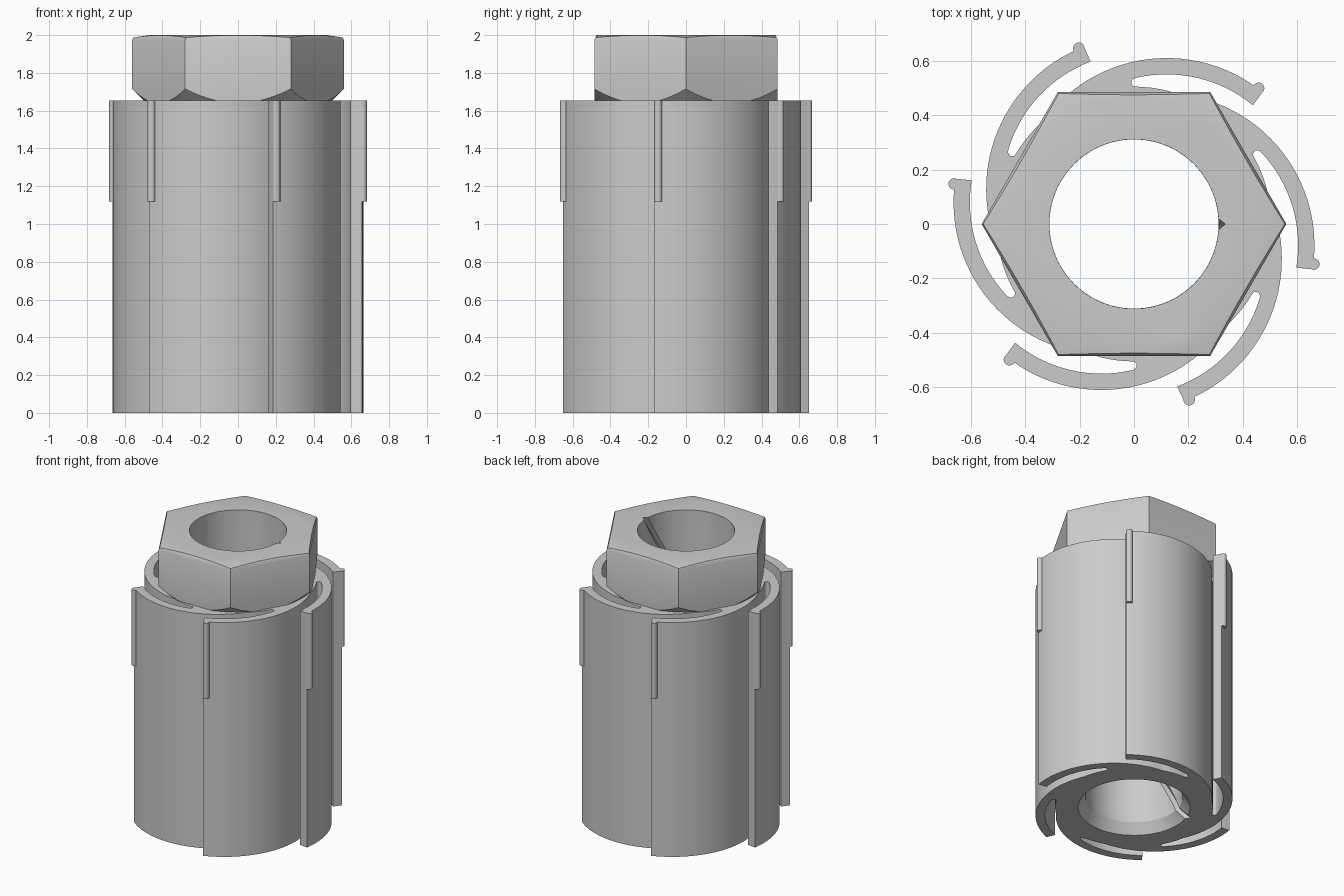
import bpy, bmesh
from math import cos, sin, pi, radians

if "Cube" in bpy.data.objects:
    bpy.data.objects.remove(bpy.data.objects["Cube"], do_unlink=True)

TOP, SHOULDER, BORE = 2.0, 1.655, 0.312
AX, AY = 0.12, 0.05          # centre of curvature of one spring arm

grey = bpy.data.materials.new("plain_grey")
grey.use_nodes = True
grey.diffuse_color = (0.6, 0.6, 0.6, 1)
grey.node_tree.nodes["Principled BSDF"].inputs["Base Color"].default_value = (0.6, 0.6, 0.6, 1)


def arc(cx, cy, r, start, end, steps):
    """Points on a circular arc, angles in degrees."""
    angles = [radians(start + (end - start) * i / steps) for i in range(steps + 1)]
    return [(cx + r * cos(a), cy + r * sin(a)) for a in angles]


def turn(points, degrees):
    c, s = cos(radians(degrees)), sin(radians(degrees))
    return [(x * c - y * s, x * s + y * c) for x, y in points]


def circle(r, steps):
    return arc(0, 0, r, 0, 360, steps)[:-1]


def loft(name, sections):
    """Closed solid through (outline, z) sections of equal point count."""
    bm = bmesh.new()
    rings = [[bm.verts.new((x, y, z)) for x, y in pts] for pts, z in sections]
    n = len(rings[0])
    for low, high in zip(rings, rings[1:]):
        for i in range(n):
            j = (i + 1) % n
            bm.faces.new((low[i], low[j], high[j], high[i]))
    bm.faces.new(rings[0][::-1])
    bm.faces.new(rings[-1])
    bmesh.ops.recalc_face_normals(bm, faces=bm.faces[:])
    mesh = bpy.data.meshes.new(name)
    bm.to_mesh(mesh)
    bm.free()
    mesh.materials.append(grey)
    obj = bpy.data.objects.new(name, mesh)
    bpy.context.collection.objects.link(obj)
    return obj


def select(obj):
    bpy.ops.object.select_all(action="DESELECT")
    obj.select_set(True)
    bpy.context.view_layer.objects.active = obj


def boolean(obj, tool, operation):
    mod = obj.modifiers.new(operation, "BOOLEAN")
    mod.object, mod.operation, mod.solver = tool, operation, "EXACT"
    select(obj)
    bpy.ops.object.modifier_apply(modifier=mod.name)


def smooth(obj):
    select(obj)
    bpy.ops.object.shade_smooth_by_angle(angle=radians(25))


# Body: core with six curved spring arms, each separated by a round-ended slot
arm = arc(AX, AY, 0.56, 144, 51, 28)                 # outside of arm
arm += arc(AX, AY, 0.50, 50.6, 103, 16)              # inside of arm
arm += arc(0.005, 0.52, 0.015, 110, 250, 6)          # slot end
arm += arc(0, 0, 0.505, 89, 73, 5)                   # core
outline = [p for k in range(6) for p in turn(arm, -60 * k)][::-1]
body = loft("spring_body", [(outline, 0), (outline, SHOULDER)])

# Hexagonal head: edge-bevelled prism trimmed by a chamfered turning
head = loft("hex_head", [(circle(0.56, 6), SHOULDER), (circle(0.56, 6), 1.975),
                         (circle(0.548, 6), TOP)])
turning = loft("turning_cutter", [(circle(r, 96), z) for r, z in (
    (0.45, 1.605), (0.50, SHOULDER), (0.58, 1.735), (0.58, 1.983), (0.47, TOP))])
boolean(head, turning, "INTERSECT")

# Bore: round hole with one V groove that twists slowly along it, flared at the foot
groove = [(BORE + 0.025, 0)] + arc(0, 0, BORE, 4, 356, 88)


def bore_section(z):
    flare = 1 + 0.15 * max(0, 1 - z / 0.07)
    return turn([(x * flare, y * flare) for x, y in groove], (z - TOP) * 100), z


levels = [-0.02, 0.025, 0.07] + [0.07 + (TOP - 0.05) * i / 30 for i in range(1, 31)]
bore = loft("bore_cutter", [bore_section(z) for z in levels])
for part in (body, head):
    boolean(part, bore, "DIFFERENCE")
    smooth(part)
for cutter in (turning, bore):
    bpy.data.objects.remove(cutter, do_unlink=True)

# Rounded ribs at the upper tips of the arms
bump_x, bump_y = AX + 0.562 * cos(radians(53)), AY + 0.562 * sin(radians(53))
bump = arc(bump_x, bump_y, 0.021, 0, 360, 20)[:-1]
for k in range(6):
    pts = turn(bump, -60 * k)
    smooth(loft(f"tip_rib_{k + 1}", [(pts, 1.12), (pts, SHOULDER)]))
